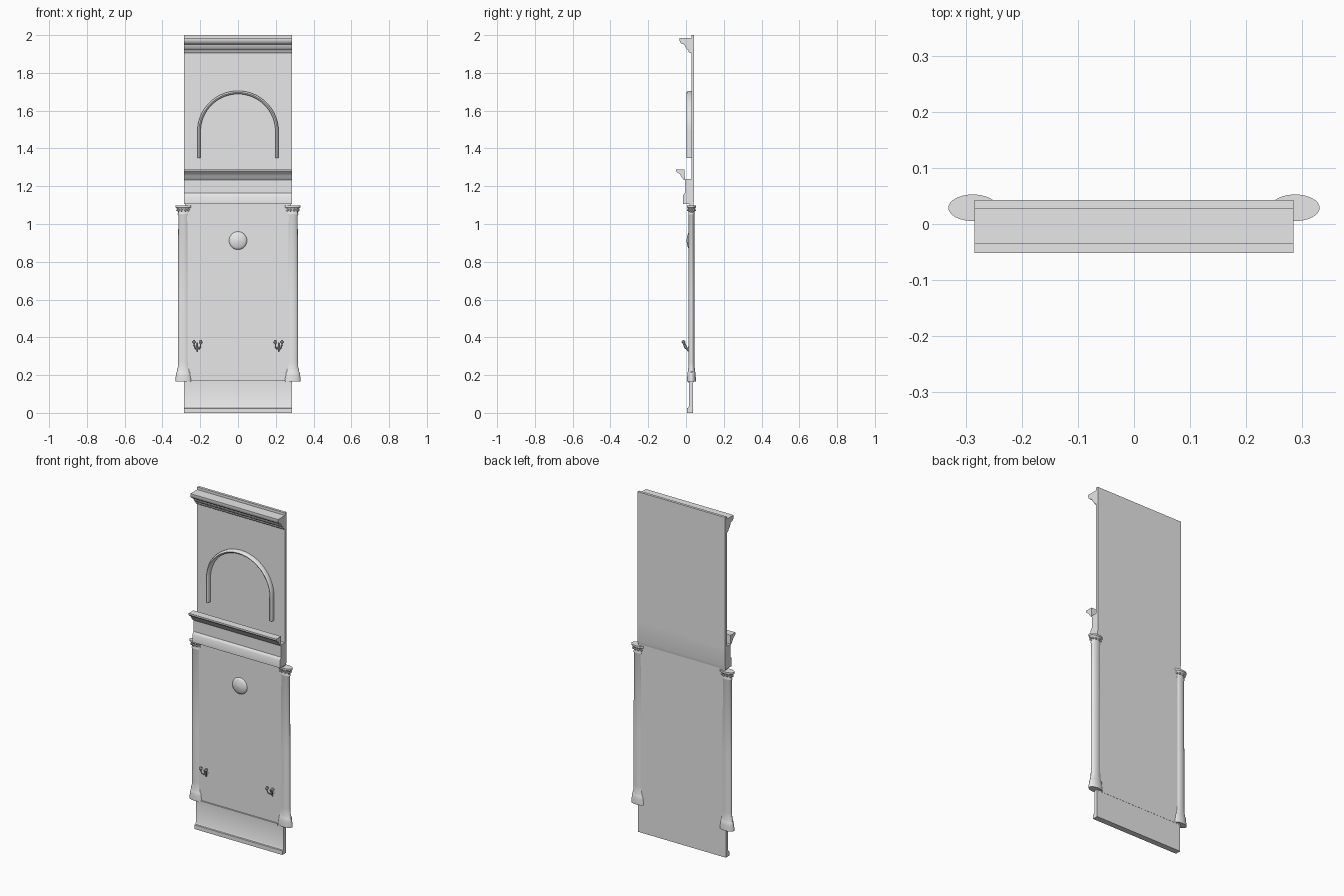
import bpy, bmesh, math
from mathutils import Vector

if "Cube" in bpy.data.objects:
    bpy.data.objects.remove(bpy.data.objects["Cube"], do_unlink=True)

stone = bpy.data.materials.new("pale_grey")
stone.use_nodes = True
GREY = (0.8, 0.8, 0.8, 1)
stone.diffuse_color = GREY
stone.node_tree.nodes["Principled BSDF"].inputs["Base Color"].default_value = GREY
HALF = 0.285


def finish(name, bm, angle=35):
    bmesh.ops.recalc_face_normals(bm, faces=bm.faces)
    mesh = bpy.data.meshes.new(name)
    bm.to_mesh(mesh)
    bm.free()
    mesh.materials.append(stone)
    obj = bpy.data.objects.new(name, mesh)
    bpy.context.collection.objects.link(obj)
    bpy.ops.object.select_all(action="DESELECT")
    obj.select_set(True)
    bpy.context.view_layer.objects.active = obj
    bpy.ops.object.shade_smooth_by_angle(angle=math.radians(angle))
    return obj


def moulding(name, profile, half=HALF):
    """Extrude a closed (y, z) profile across the width."""
    bm = bmesh.new()
    face = bm.faces.new([bm.verts.new((-half, y, z)) for y, z in profile])
    out = bmesh.ops.extrude_face_region(bm, geom=[face])
    verts = [g for g in out["geom"] if isinstance(g, bmesh.types.BMVert)]
    bmesh.ops.translate(bm, verts=verts, vec=(2 * half, 0, 0))
    return finish(name, bm)


def slab(name, front, back, bottom, top, half=HALF):
    return moulding(name, [(front, bottom), (back, bottom), (back, top), (front, top)], half)


def lathe(bm, profile, centre, squash=1.0, axis="Z", steps=32):
    """Revolve an (r, height) profile; axis Y faces the front."""
    rings = []
    for r, h in profile:
        ring = []
        for i in range(steps):
            a = math.tau * i / steps
            p = (r * math.cos(a), r * math.sin(a) * squash, h)
            if axis == "Y":
                p = (p[0], -h, p[1])
            ring.append(bm.verts.new(Vector(p) + Vector(centre)))
        rings.append(ring)
    for a, b in zip(rings, rings[1:]):
        for i in range(steps):
            j = (i + 1) % steps
            bm.faces.new((a[i], a[j], b[j], b[i]))
    bm.faces.new(rings[0])
    bm.faces.new(rings[-1])


def tube(bm, path, radius, steps=8):
    """Sweep a round section along a path."""
    path = [Vector(p) for p in path]
    rings = []
    for k, p in enumerate(path):
        t = (path[min(k + 1, len(path) - 1)] - path[max(k - 1, 0)]).normalized()
        u = t.cross(Vector((0, 1, 0))).normalized()
        v = t.cross(u)
        rings.append([bm.verts.new(p + radius * (u * math.cos(math.tau * i / steps)
                      + v * math.sin(math.tau * i / steps))) for i in range(steps)])
    for a, b in zip(rings, rings[1:]):
        for i in range(steps):
            j = (i + 1) % steps
            bm.faces.new((a[i], a[j], b[j], b[i]))
    bm.faces.new(rings[0])
    bm.faces.new(rings[-1])


# Flat panels
slab("upper_panel", 0.028, 0.043, 1.22, 2.0)
slab("lower_panel", 0.018, 0.039, 0.16, 1.11, 0.28)

# Plinth with a projecting skirting
moulding("plinth", [(0.004, 0), (0.038, 0), (0.038, 0.165), (0.015, 0.165),
                    (0.015, 0.034), (0.011, 0.026), (0.004, 0.024)])
slab("plinth_ledge", 0.010, 0.03, 0.162, 0.172, 0.25)

# Frieze block with a projecting lower band
moulding("frieze", [(-0.016, 1.105), (0.039, 1.105), (0.043, 1.125), (0.043, 1.238),
                    (-0.006, 1.238), (-0.006, 1.165), (-0.012, 1.157), (-0.016, 1.15)])

# Cornices
moulding("lower_cornice", [(-0.052, 1.289), (-0.052, 1.28), (-0.045, 1.272),
                           (-0.034, 1.265), (-0.027, 1.255), (-0.022, 1.246),
                           (-0.012, 1.234), (-0.006, 1.234), (-0.008, 1.289)])
moulding("top_cornice", [(-0.035, 1.985), (-0.035, 1.974), (-0.031, 1.962),
                         (-0.022, 1.954), (-0.008, 1.95), (-0.004, 1.938),
                         (0.003, 1.926), (0.012, 1.92), (0.014, 1.912),
                         (0.02, 1.905), (0.03, 1.905), (0.03, 1.985)])

# Arched moulding: stepped section swept along legs and a half circle
bm = bmesh.new()
section = [(0.198, 0.03), (0.198, 0.012), (0.202, 0.006), (0.207, 0.003),
           (0.212, 0.006), (0.215, 0.012), (0.215, 0.03)]
SPRING, ARC = 1.49, 32
rings = []
for k in range(-1, ARC + 2):
    a = math.pi * min(max(k, 0), ARC) / ARC
    drop = 0.14 if k in (-1, ARC + 1) else 0
    rings.append([bm.verts.new((r * math.cos(a), y, SPRING + r * math.sin(a) - drop))
                  for r, y in section])
for a, b in zip(rings, rings[1:]):
    for i in range(len(section)):
        j = (i + 1) % len(section)
        bm.faces.new((a[i], a[j], b[j], b[i]))
bm.faces.new(rings[0])
bm.faces.new(rings[-1])
finish("arch_moulding", bm)

# Domed rosette
bm = bmesh.new()
lathe(bm, [(0.048, 0), (0.047, 0.004), (0.036, 0.009), (0.022, 0.013),
           (0.010, 0.015), (0.001, 0.016)], (0, 0.019, 0.912), axis="Y")
finish("rosette", bm, 60)

# Flattened columns with flared base, capital and leaves
column = [(0.044, 0.165), (0.044, 0.18), (0.041, 0.195), (0.039, 0.215), (0.036, 0.218),
          (0.035, 0.232), (0.031, 0.24), (0.030, 0.27), (0.030, 0.6), (0.028, 1.045),
          (0.031, 1.05), (0.031, 1.056), (0.028, 1.06), (0.031, 1.075), (0.038, 1.084),
          (0.044, 1.088), (0.044, 1.098)]
SQUASH = 0.54
for side, label in ((-1, "right"), (1, "left")):
    bm = bmesh.new()
    x = side * 0.288
    lathe(bm, column, (x, 0.029, 0), SQUASH)
    for i in range(10):
        a = math.tau * i / 10
        leaf = bmesh.ops.create_icosphere(bm, subdivisions=1, radius=0.007)["verts"]
        bmesh.ops.translate(bm, verts=leaf, vec=(
            x + 0.033 * math.cos(a), 0.029 + 0.033 * SQUASH * math.sin(a), 1.073))
    finish(label + "_column", bm)

    # Twin-armed sconce
    bm = bmesh.new()
    x = side * 0.215
    lathe(bm, [(0.007, 0), (0.009, 0.004), (0.003, 0.009)], (x, 0.019, 0.345),
          axis="Y", steps=12)
    tube(bm, [(x, 0.012, 0.325), (x, 0.006, 0.338), (x, 0.0, 0.352), (x, -0.008, 0.37)], 0.004)
    for arm in (-1, 1):
        tube(bm, [(x, 0.012, 0.345), (x + arm * 0.008, 0.002, 0.338),
                  (x + arm * 0.015, -0.007, 0.345), (x + arm * 0.018, -0.013, 0.366)], 0.003)
        lathe(bm, [(0.003, 0.362), (0.005, 0.368), (0.010, 0.374), (0.010, 0.378),
                   (0.006, 0.38), (0.006, 0.386)], (x + arm * 0.018, -0.013, 0), steps=12)
    finish(label + "_sconce", bm)
